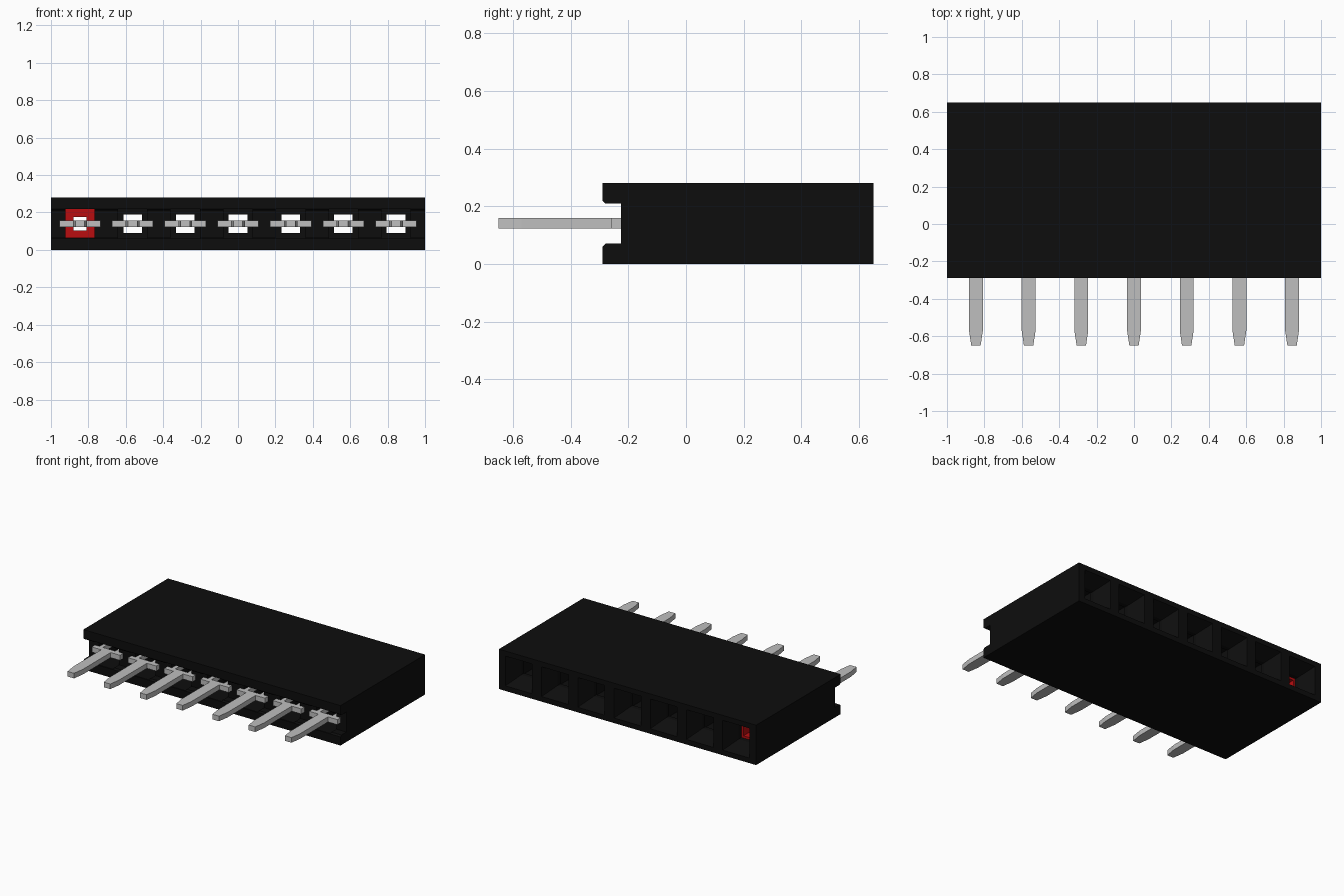
import bpy, bmesh

cube = bpy.data.objects.get("Cube")
if cube:
    bpy.data.objects.remove(cube, do_unlink=True)

PITCH = 0.2817
PIN_X = [(i - 3) * PITCH for i in range(7)]
MID_Z = 0.14


def material(name, rgb):
    m = bpy.data.materials.new(name)
    m.use_nodes = True
    color = (*rgb, 1)
    m.diffuse_color = color
    m.node_tree.nodes["Principled BSDF"].inputs["Base Color"].default_value = color
    return m


def make_object(name, bm, mat):
    bmesh.ops.recalc_face_normals(bm, faces=bm.faces)
    mesh = bpy.data.meshes.new(name)
    bm.to_mesh(mesh)
    bm.free()
    mesh.materials.append(mat)
    ob = bpy.data.objects.new(name, mesh)
    bpy.context.collection.objects.link(ob)
    return ob


def extrude_outline(bm, points, offset):
    """Flat outline pulled along the offset into a solid."""
    face = bm.faces.new([bm.verts.new(p) for p in points])
    ext = bmesh.ops.extrude_face_region(bm, geom=[face])
    verts = [g for g in ext["geom"] if isinstance(g, bmesh.types.BMVert)]
    bmesh.ops.translate(bm, verts=verts, vec=offset)


def loft_squares(bm, x, stations, ring=False):
    """Join squares given as (y, half size); a ring closes on itself."""
    loops = [[bm.verts.new((x + sx * h, y, MID_Z + sz * h))
              for sx, sz in ((-1, -1), (1, -1), (1, 1), (-1, 1))]
             for y, h in stations]
    pairs = list(zip(loops, loops[1:]))
    if ring:
        pairs.append((loops[-1], loops[0]))
    else:
        bm.faces.new(loops[0])
        bm.faces.new(loops[-1])
    for a, b in pairs:
        for k in range(4):
            n = (k + 1) % 4
            bm.faces.new((a[k], a[n], b[n], b[k]))


black = material("black plastic", (0.004, 0.004, 0.004))
metal = material("light grey metal", (0.52, 0.52, 0.52))
red = material("red plastic", (0.48, 0.004, 0.005))

# Housing: side profile with a channel along the front
half = [(0.65, 0), (-0.29, 0), (-0.29, 0.06), (-0.28, 0.07), (-0.225, 0.07)]
profile = half + [(y, 0.28 - z) for y, z in reversed(half)]
bm = bmesh.new()
extrude_outline(bm, [(-1, y, z) for y, z in profile], (2, 0, 0))
housing = make_object("housing", bm, black)

# Socket cavities: wide chamber, narrow neck and funnel mouth at the back
bm = bmesh.new()
for x in PIN_X:
    loft_squares(bm, x, [(-0.4, 0.078), (0.52, 0.078), (0.52, 0.05),
                         (0.55, 0.05), (0.66, 0.11)])
cutter = make_object("socket_cutter", bm, black)
cutter.hide_render = True
mod = housing.modifiers.new("sockets", "BOOLEAN")
mod.operation = "DIFFERENCE"
mod.solver = "EXACT"
mod.object = cutter
bpy.context.view_layer.objects.active = housing
bpy.ops.object.modifier_apply(modifier=mod.name)
bpy.data.objects.remove(cutter, do_unlink=True)

# Contacts: tapered pin, cross bar and two spring prongs
right = [(0.025, -0.65), (0.037, -0.57), (0.037, -0.26), (0.11, -0.26),
         (0.11, -0.225), (0.075, -0.225), (0.06, 0.3), (0.048, 0.3),
         (0.048, -0.225)]
outline = right + [(-x, y) for x, y in reversed(right)]
for i, px in enumerate(PIN_X):
    bm = bmesh.new()
    extrude_outline(bm, [(px + x, y, 0.1225) for x, y in outline], (0, 0, 0.036))
    make_object(f"contact_pin_{i + 1}", bm, metal)

# Red keying collar inside the first socket
bm = bmesh.new()
loft_squares(bm, PIN_X[0], [(0.42, 0.0775), (0.519, 0.0775),
                            (0.519, 0.035), (0.42, 0.035)], ring=True)
make_object("key_collar", bm, red)
